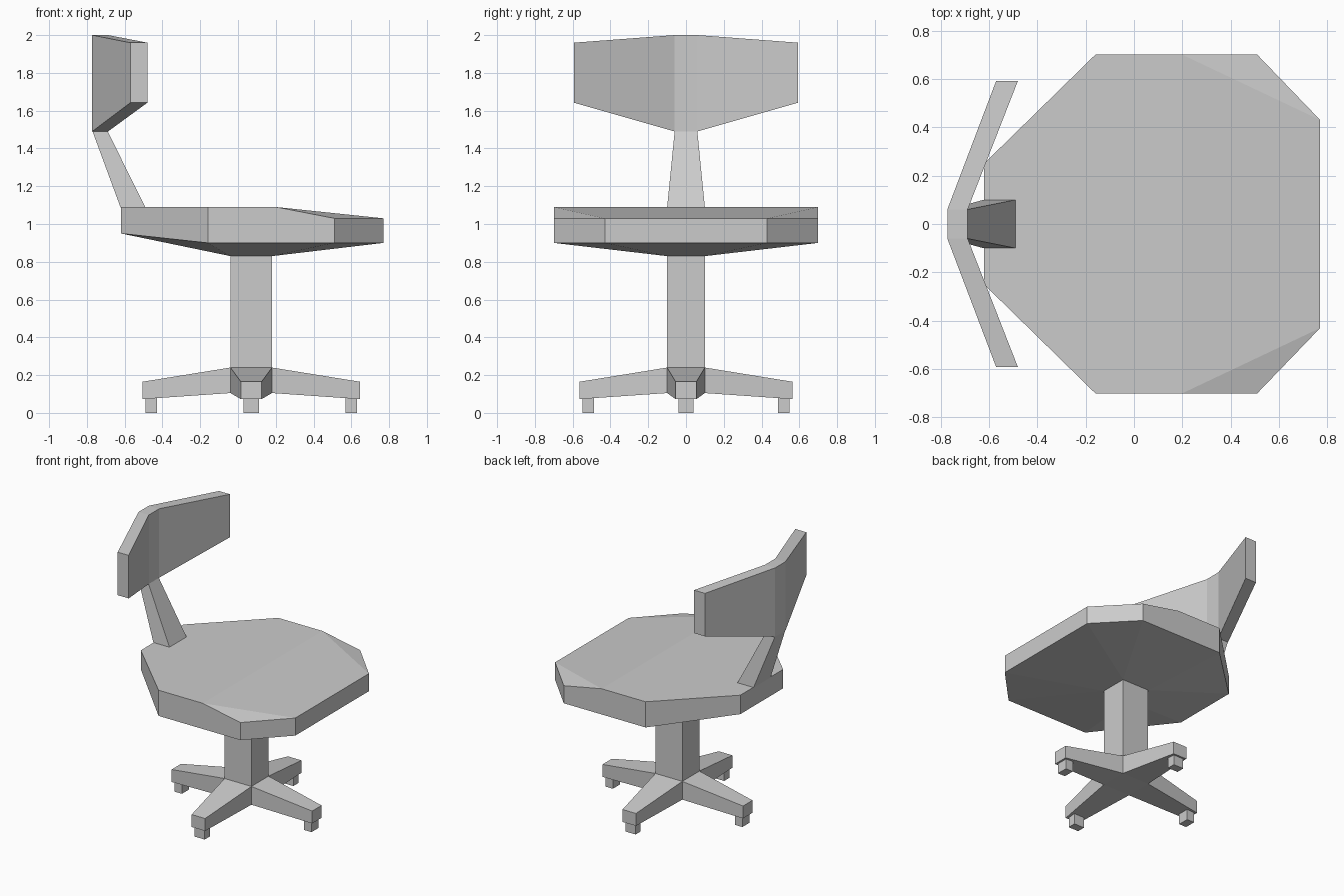
import bpy, bmesh
from mathutils import Vector

if "Cube" in bpy.data.objects:
    bpy.data.objects.remove(bpy.data.objects["Cube"])


def finish(bm, name):
    bmesh.ops.remove_doubles(bm, verts=bm.verts, dist=0.0005)
    bmesh.ops.recalc_face_normals(bm, faces=bm.faces)
    me = bpy.data.meshes.new(name)
    bm.to_mesh(me)
    bm.free()
    ob = bpy.data.objects.new(name, me)
    bpy.context.collection.objects.link(ob)
    return ob


def loft(bm, rings, cap_start=True, cap_end=True):
    """Skin a row of four-point cross-sections."""
    vr = [[bm.verts.new(p) for p in r] for r in rings]
    for a, b in zip(vr, vr[1:]):
        for i in range(4):
            j = (i + 1) % 4
            bm.faces.new((a[i], a[j], b[j], b[i]))
    if cap_start:
        bm.faces.new(vr[0][::-1])
    if cap_end:
        bm.faces.new(vr[-1])


def rect(x0, x1, hy, z):
    return [(x0, -hy, z), (x1, -hy, z), (x1, hy, z), (x0, hy, z)]


CX, HX, HY = 0.07, 0.11, 0.10    # column centre and half sizes

# Seat: convex cushion, half outline mirrored in y
half = [(-0.62, 0.25, 1.09), (-0.16, 0.70, 1.09), (0.20, 0.70, 1.09),
        (0.51, 0.70, 1.03), (0.77, 0.43, 1.03),
        (-0.62, 0.25, 0.95), (-0.16, 0.70, 0.90), (0.51, 0.70, 0.90),
        (0.77, 0.43, 0.90),
        (CX - HX, HY, 0.83), (CX + HX, HY, 0.83)]
bm = bmesh.new()
for x, y, z in half:
    bm.verts.new((x, y, z))
    bm.verts.new((x, -y, z))
bmesh.ops.convex_hull(bm, input=bm.verts)
bmesh.ops.dissolve_limit(bm, angle_limit=0.01, verts=bm.verts, edges=bm.edges)
finish(bm, "seat")

# Column and four tapered legs
bm = bmesh.new()
loft(bm, [rect(CX - HX, CX + HX, HY, 0.24), rect(CX - HX, CX + HX, HY, 0.83)],
     cap_start=False)
bm.faces.new([bm.verts.new(p) for p in rect(CX - HX, CX + HX, HY, 0.105)])
legs = [(Vector((1, 0, 0)), HX, HY, 0.575), (Vector((-1, 0, 0)), HX, HY, 0.575),
        (Vector((0, 1, 0)), HY, HX, 0.563), (Vector((0, -1, 0)), HY, HX, 0.563)]
centre = Vector((CX, 0, 0))
casters = bmesh.new()
for d, near, wide, far in legs:
    side = Vector((-d.y, d.x, 0))

    def at(r, s, z):
        return centre + d * r + side * s + Vector((0, 0, z))

    def section(r, w, z0, z1):
        return [at(r, -w, z0), at(r, w, z0), at(r, w, z1), at(r, -w, z1)]

    loft(bm, [section(near, wide, 0.105, 0.24), section(far, 0.055, 0.073, 0.165)],
         cap_start=False)
    # Caster block under the leg tip
    loft(casters, [section(far - 0.075, 0.041, 0, 0.08),
                   section(far - 0.015, 0.041, 0, 0.08)])
finish(bm, "column_and_legs")
finish(casters, "casters")

# Post that carries the backrest
bm = bmesh.new()
loft(bm, [rect(-0.622, -0.49, 0.10, 1.088), rect(-0.77, -0.69, 0.06, 1.49)])
finish(bm, "back_post")

# Backrest: flat centre with two wings angled forward
bm = bmesh.new()
stations = [(-0.592, -0.57, -0.48, 1.642, 1.96), (-0.06, -0.772, -0.688, 1.49, 2.0),
            (0.06, -0.772, -0.688, 1.49, 2.0), (0.592, -0.57, -0.48, 1.642, 1.96)]
loft(bm, [[(b, y, lo), (f, y, lo), (f, y, hi), (b, y, hi)]
          for y, b, f, lo, hi in stations])
finish(bm, "backrest")
